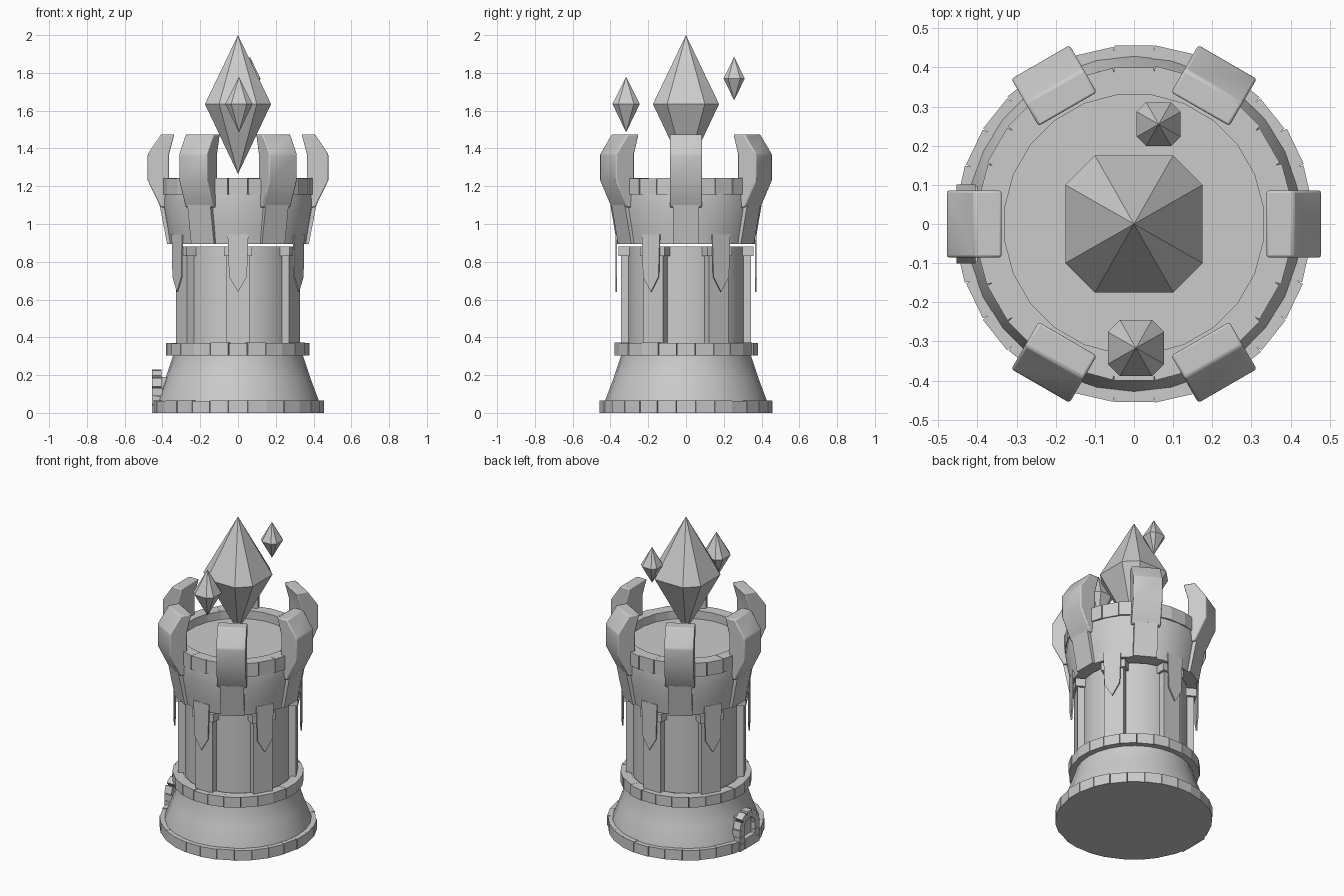
import bpy, bmesh, math, random
from mathutils import Matrix, Vector

if "Cube" in bpy.data.objects:
    bpy.data.objects.remove(bpy.data.objects["Cube"])

random.seed(4)


def finish(name, bm, smooth=False):
    bmesh.ops.recalc_face_normals(bm, faces=bm.faces)
    me = bpy.data.meshes.new(name)
    bm.to_mesh(me)
    bm.free()
    ob = bpy.data.objects.new(name, me)
    bpy.context.collection.objects.link(ob)
    if smooth:
        for p in me.polygons:
            p.use_smooth = True
        bpy.context.view_layer.objects.active = ob
        ob.select_set(True)
        bpy.ops.object.shade_smooth_by_angle(angle=math.radians(35))
        ob.select_set(False)
    return ob


def lathe(name, profile, n=28):
    """Closed solid from (radius, z) rings, bottom and top capped."""
    bm = bmesh.new()
    rings = [[bm.verts.new((r * math.cos(2 * math.pi * i / n), r * math.sin(2 * math.pi * i / n), z))
              for i in range(n)] for r, z in profile]
    for a, b in zip(rings, rings[1:]):
        for i in range(n):
            j = (i + 1) % n
            bm.faces.new((a[i], a[j], b[j], b[i]))
    bm.faces.new(rings[0][::-1])
    bm.faces.new(rings[-1])
    return finish(name, bm, True)


def prism(bm, outline, width, m):
    """Extrude a (radial, z) outline across the tangent direction, then place it."""
    a = [bm.verts.new(m @ Vector((r, -width / 2, z))) for r, z in outline]
    b = [bm.verts.new(m @ Vector((r, width / 2, z))) for r, z in outline]
    n = len(a)
    bm.faces.new(a)
    bm.faces.new(b[::-1])
    for i in range(n):
        j = (i + 1) % n
        bm.faces.new((a[i], b[i], b[j], a[j]))


def rot(deg):
    return Matrix.Rotation(math.radians(deg), 4, 'Z')


def rect(r0, r1, z0, z1):
    return [(r0, z0), (r1, z0), (r1, z1), (r0, z1)]


def brick_ring(name, n, r0, r1, z0, z1):
    bm = bmesh.new()
    for i in range(n):
        ro = r1 - random.uniform(0, 0.006)
        prism(bm, rect(r0, ro, z0, z1 - random.uniform(0, 0.004)),
              2 * math.pi * ro / n * 0.97, rot(360 * i / n))
    return finish(name, bm)


def around(name, outline, width, start, smooth=False, bevel=0):
    bm = bmesh.new()
    for k in range(6):
        prism(bm, outline, width, rot(start + 60 * k))
    ob = finish(name, bm, smooth)
    if bevel:
        mod = ob.modifiers.new("bevel", 'BEVEL')
        mod.width, mod.segments = bevel, 2
    return ob


# Foot, shaft and upper body
lathe("foot", [(0.44, 0.0), (0.43, 0.06), (0.385, 0.18), (0.345, 0.30), (0.345, 0.36)])
lathe("shaft", [(0.31, 0.35), (0.31, 0.882)])
lathe("upper_body", [(0.366, 0.893), (0.378, 0.97), (0.40, 1.10), (0.396, 1.16), (0.335, 1.165), (0.335, 1.19)])

# Brick courses
brick_ring("base_bricks", 28, 0.40, 0.458, 0, 0.067)
brick_ring("middle_bricks", 24, 0.32, 0.382, 0.305, 0.372)
brick_ring("rim_bricks", 24, 0.33, 0.405, 1.155, 1.245)

# Pilasters with caps under the banners
around("pilasters", rect(0.28, 0.345, 0.36, 0.84), 0.12, 30)
around("pilaster_caps", rect(0.27, 0.358, 0.83, 0.882), 0.15, 30)

# Brackets carrying the crown claws
around("brackets", [(0.34, 0.893), (0.375, 0.893), (0.415, 1.10), (0.36, 1.14)], 0.14, 0)

# Crown claws
around("crown_claws", [(0.37, 1.085), (0.41, 1.09), (0.478, 1.23), (0.478, 1.37), (0.407, 1.475),
                       (0.337, 1.475), (0.365, 1.37), (0.365, 1.24)], 0.172, 0, True, 0.007)

# Pointed banners
bm = bmesh.new()
for k in range(6):
    m = rot(30 + 60 * k)
    pts = [(-0.055, 0.945), (0.055, 0.945), (0.047, 0.72), (0, 0.64), (-0.047, 0.72)]
    a = [bm.verts.new(m @ Vector((0.366, t, z))) for t, z in pts]
    b = [bm.verts.new(m @ Vector((0.374, t, z))) for t, z in pts]
    bm.faces.new(a)
    bm.faces.new(b[::-1])
    for i in range(5):
        j = (i + 1) % 5
        bm.faces.new((a[i], a[j], b[j], b[i]))
finish("banners", bm)


# Floating crystals
def crystal(name, x, y, half, z0, zm, z1):
    bm = bmesh.new()
    c = half * 0.57
    ring = [bm.verts.new((x + u, y + v, zm)) for u, v in
            [(half, -c), (half, c), (c, half), (-c, half), (-half, c), (-half, -c), (-c, -half), (c, -half)]]
    lo, hi = bm.verts.new((x, y, z0)), bm.verts.new((x, y, z1))
    for i in range(8):
        j = (i + 1) % 8
        bm.faces.new((ring[i], ring[j], hi))
        bm.faces.new((ring[j], ring[i], lo))
    finish(name, bm)


crystal("main_crystal", 0, 0, 0.175, 1.265, 1.635, 2.0)
crystal("front_crystal", 0.005, -0.317, 0.072, 1.485, 1.635, 1.78)
crystal("back_crystal", 0.063, 0.255, 0.056, 1.655, 1.77, 1.885)

# Arched doorway of stones on the left side
bm = bmesh.new()
for side in (-1, 1):
    for i in range(3):
        prism(bm, rect(0.40, 0.454, i * 0.045, i * 0.045 + 0.043), 0.045,
              rot(180) @ Matrix.Translation((0, side * 0.075, 0)))
for i in range(5):
    ang = math.radians(-72 + 36 * i)
    m = (rot(180) @ Matrix.Translation((0, 0, 0.132)) @ Matrix.Rotation(ang, 4, 'X'))
    prism(bm, rect(0.405, 0.454, 0.053, 0.098), 0.047, m)
finish("door_arch", bm)

bm = bmesh.new()
prism(bm, rect(0.34, 0.425, 0, 0.19), 0.11, rot(180))
finish("door", bm)
